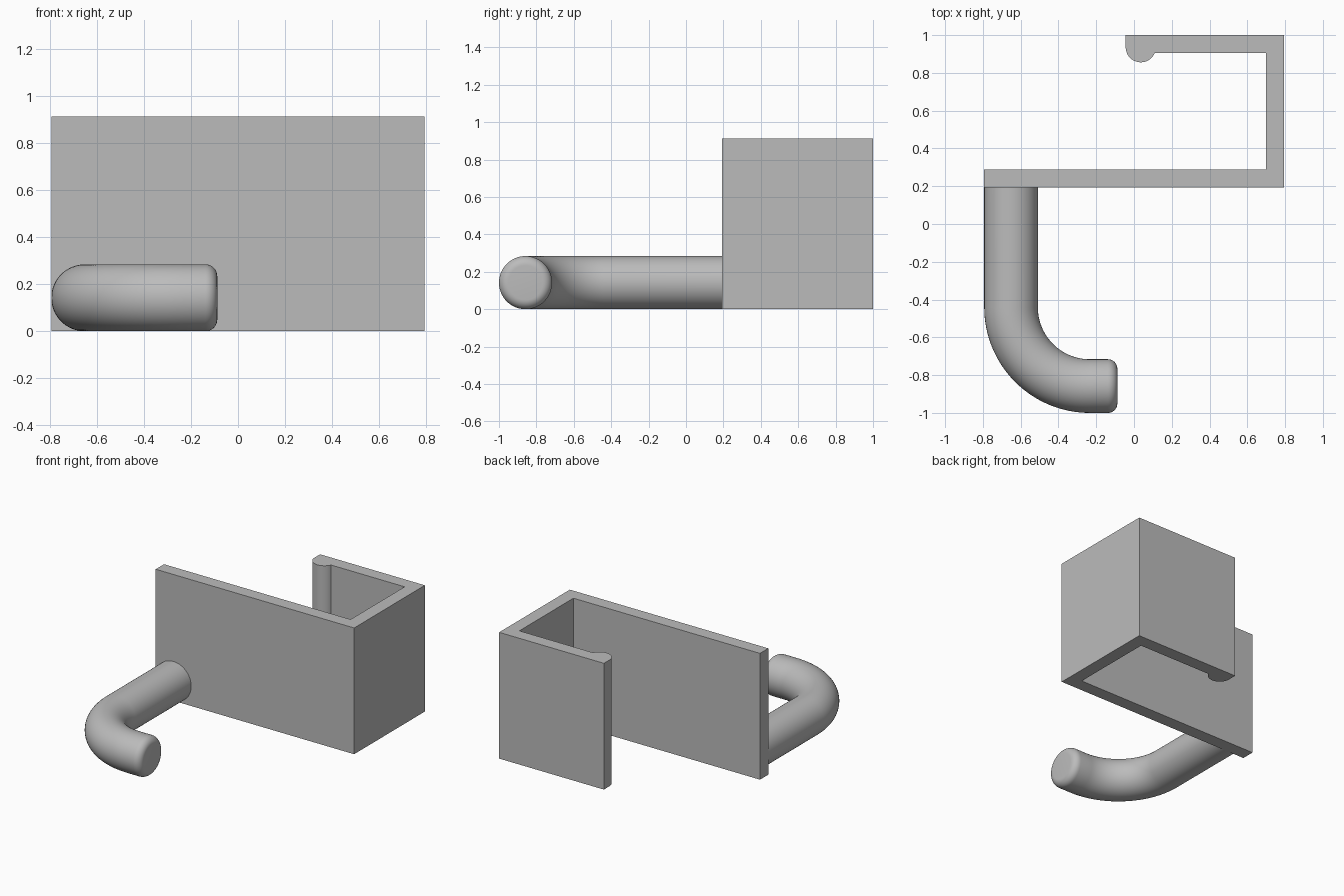
import bpy, bmesh, math
from mathutils import Vector

if "Cube" in bpy.data.objects:
    bpy.data.objects.remove(bpy.data.objects["Cube"])

grey = bpy.data.materials.new("plain grey")
grey.diffuse_color = (0.5, 0.5, 0.5, 1)
grey.use_nodes = True
grey.node_tree.nodes["Principled BSDF"].inputs["Base Color"].default_value = grey.diffuse_color


def finish(name, bm, angle):
    bmesh.ops.recalc_face_normals(bm, faces=bm.faces[:])
    mesh = bpy.data.meshes.new(name)
    bm.to_mesh(mesh)
    bm.free()
    mesh.materials.append(grey)
    ob = bpy.data.objects.new(name, mesh)
    bpy.context.collection.objects.link(ob)
    bpy.ops.object.select_all(action='DESELECT')
    ob.select_set(True)
    bpy.context.view_layer.objects.active = ob
    bpy.ops.object.shade_smooth_by_angle(angle=math.radians(angle))
    return ob


# Clip: wrap-around outline with a rounded gripping lip, extruded upward
X, FRONT, BACK, T, HEIGHT = 0.793, 0.193, 1.0, 0.095, 0.912
lip_x, lip_y, lip_r = 0.036, 0.936, 0.08
outline = [(-X, FRONT), (X, FRONT), (X, BACK), (lip_x - lip_r, BACK)]
lip_end = math.asin((BACK - T - lip_y) / lip_r)
for i in range(25):
    a = -math.pi + (lip_end + math.pi) * i / 24
    outline.append((lip_x + lip_r * math.cos(a), lip_y + lip_r * math.sin(a)))
outline += [(X - T, BACK - T), (X - T, FRONT + T), (-X, FRONT + T)]

bm = bmesh.new()
base = bm.faces.new([bm.verts.new((x, y, 0)) for x, y in outline])
top = bmesh.ops.extrude_face_region(bm, geom=[base], use_keep_orig=True)
bmesh.ops.translate(bm, vec=(0, 0, HEIGHT),
                    verts=[v for v in top["geom"] if isinstance(v, bmesh.types.BMVert)])
finish("wall_clip", bm, 30)

# Hook: round bar swept along a straight, a quarter bend and a rounded tip
R, BEND, TIP, FILLET, SIDES = 0.142, 0.417, -0.088, 0.05, 64
cx, cy = -X + R + BEND, -1 + R + BEND
rings = [(cx - BEND, FRONT, math.pi, R)]            # x, y, bend angle, radius
for i in range(33):
    a = math.pi + math.pi / 2 * i / 32
    rings.append((cx + BEND * math.cos(a), cy + BEND * math.sin(a), a, R))
for i in range(9):
    f = math.pi / 2 * i / 8
    rings.append((TIP - FILLET + FILLET * math.sin(f), cy - BEND, 1.5 * math.pi,
                  R - FILLET + FILLET * math.cos(f)))

bm = bmesh.new()
loops = []
for x, y, a, r in rings:
    out = Vector((math.cos(a), math.sin(a), 0))
    centre = Vector((x, y, R))
    loops.append([bm.verts.new(centre + out * (r * math.cos(t)) + Vector((0, 0, r * math.sin(t))))
                  for t in (2 * math.pi * k / SIDES for k in range(SIDES))])
for p, q in zip(loops, loops[1:]):
    for k in range(SIDES):
        n = (k + 1) % SIDES
        bm.faces.new((p[k], p[n], q[n], q[k]))
bm.faces.new(loops[0])
bm.faces.new(loops[-1])
finish("hook_arm", bm, 40)
